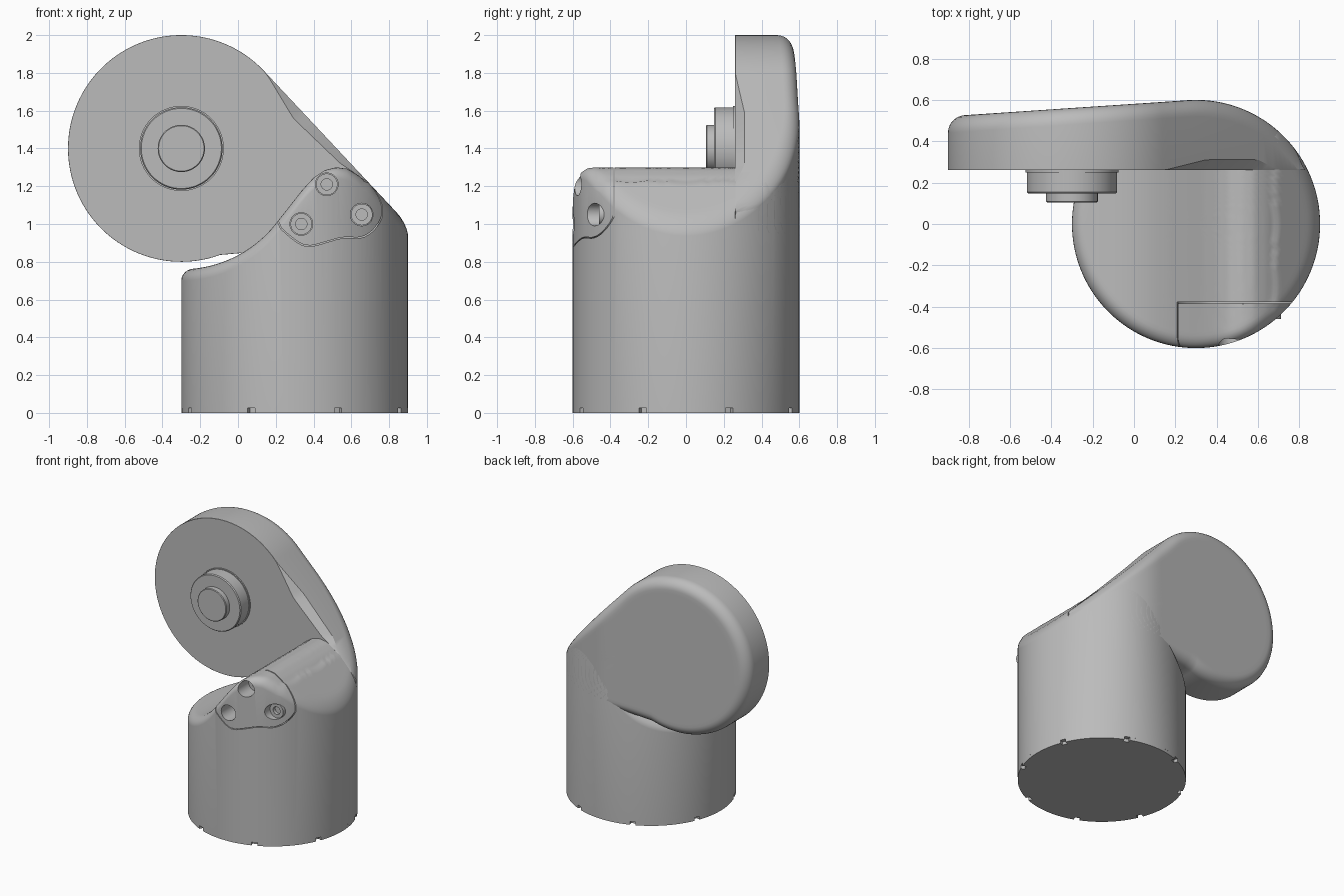
import bpy, bmesh
from math import sin, cos, pi, sqrt, radians, atan2, hypot
from mathutils import Vector, Matrix

if "Cube" in bpy.data.objects:
    bpy.data.objects.remove(bpy.data.objects["Cube"], do_unlink=True)

grey = bpy.data.materials.new("plain_grey")
grey.use_nodes = True
grey.diffuse_color = (0.5, 0.5, 0.5, 1)
grey.node_tree.nodes["Principled BSDF"].inputs["Base Color"].default_value = (0.5, 0.5, 0.5, 1)

CX, R = 0.3, 0.6            # body axis and radius
DX, DZ = -0.3, 1.4          # disc centre
FACE = 0.26                 # front plane of the arm


def finish(name, bm):
    bmesh.ops.recalc_face_normals(bm, faces=bm.faces)
    me = bpy.data.meshes.new(name)
    bm.to_mesh(me)
    bm.free()
    me.materials.append(grey)
    ob = bpy.data.objects.new(name, me)
    bpy.context.collection.objects.link(ob)
    return ob


def smooth(ob, angle=32):
    ob.data.shade_smooth()
    ob.data.set_sharp_from_angle(angle=radians(angle))


def loft(name, rings, cap_center=None):
    """Skin closed rings; cap the first, and end in a cap or a centre point."""
    bm = bmesh.new()
    vs = [[bm.verts.new(p) for p in ring] for ring in rings]
    n = len(vs[0])
    for a, b in zip(vs, vs[1:]):
        for i in range(n):
            j = (i + 1) % n
            bm.faces.new((a[i], a[j], b[j], b[i]))
    bm.faces.new(vs[0])
    if cap_center is None:
        bm.faces.new(vs[-1])
    else:
        c = bm.verts.new(cap_center)
        for i in range(n):
            bm.faces.new((vs[-1][i], vs[-1][(i + 1) % n], c))
    return finish(name, bm)


def turned(name, x, z, profile, n=64):
    """Round part about an axis along y; profile holds (radius, y) pairs."""
    rings = [[(x + r * cos(2 * pi * i / n), y, z + r * sin(2 * pi * i / n))
              for i in range(n)] for r, y in profile]
    ob = loft(name, rings)
    smooth(ob)
    return ob


def prism(name, outline, y0, y1):
    return loft(name, [[(x, y, z) for x, z in outline] for y in (y0, y1)])


def boolean(ob, cutter, operation):
    m = ob.modifiers.new("cut", 'BOOLEAN')
    m.operation, m.object, m.solver = operation, cutter, 'EXACT'
    bpy.context.view_layer.objects.active = ob
    bpy.ops.object.modifier_apply(modifier=m.name)


def drop(d, f):
    """Depth lost at distance d from a rounded edge of radius f."""
    return f - sqrt(max(0, f * f - (f - d) ** 2)) if d < f else 0


def slope(x):
    return 1.81 - 1.067 * (x - 0.138)


# Body: cylinder whose top is a cradle round the disc, then a ridge
RIDGE = [(0.17, 0.965), (0.25, 1.065), (0.34, 1.18), (0.4, 1.245), (0.46, 1.285),
         (0.52, 1.3), (0.58, 1.292), (0.64, 1.255), (0.68, 1.22)]


def top(x):
    if x <= RIDGE[0][0]:
        return DZ - sqrt(0.64 ** 2 - (x - DX) ** 2)
    for (a, za), (b, zb) in zip(RIDGE, RIDGE[1:]):
        if x <= b:
            return za + (zb - za) * (x - a) / (b - a)
    return slope(x)


N, EDGE = 128, 0.06


def ring(r, height):
    pts = [(CX + r * cos(2 * pi * i / N), r * sin(2 * pi * i / N)) for i in range(N)]
    return [(x, y, height(x)) for x, y in pts]


rings = [ring(R, lambda x: 0.025)]
radii = [R - EDGE * (1 - cos(k * pi / 12)) for k in range(7)]
radii += [(R - EDGE) * (1 - k / 30) for k in range(1, 30)]
for r in radii:
    rings.append(ring(r, lambda x: top(x) - drop(R - r, EDGE)))
body = loft("body", rings, (CX, 0, top(CX)))

# Front cover: a flush piece of the body with a thin seam around it
outline = [(0.19, 1.015), (0.3, 0.915), (0.37, 0.88), (0.46, 0.905), (0.56, 0.935),
           (0.66, 0.925), (0.74, 0.99), (0.78, 1.1), (0.75, 1.17), (0.75, 1.4), (0.19, 1.4)]
for _ in range(2):
    rounded = []
    for i, p in enumerate(outline):
        q = outline[(i + 1) % len(outline)]
        rounded += [(p[0] * (1 - t) + q[0] * t, p[1] * (1 - t) + q[1] * t) for t in (0.25, 0.75)]
    outline = rounded
mx, mz = 0.47, 1.1
wide = [(mx + (x - mx) * 1.02, mz + (z - mz) * 1.03) for x, z in outline]

cover = body.copy()
cover.data = body.data.copy()
cover.name = "front_cover"
bpy.context.collection.objects.link(cover)
inner = prism("cover_cutter", outline, -0.7, -0.385)
outer = prism("pocket_cutter", wide, -0.71, -0.378)
boolean(cover, inner, 'INTERSECT')
boolean(body, outer, 'DIFFERENCE')
cutters = [inner, outer]

# Screw holes and socket screws in the cover
for k, (x, z) in enumerate([(0.47, 1.21), (0.335, 1.0), (0.655, 1.05)]):
    hole = turned(f"hole_cutter_{k}", x, z, [(0.06, -0.7), (0.06, -0.43)], 32)
    boolean(cover, hole, 'DIFFERENCE')
    cutters.append(hole)
    turned(f"cover_screw_{k}", x, z,
           [(0.057, -0.42), (0.057, -0.46), (0.03, -0.46), (0.03, -0.435)], 32)
for c in cutters:
    bpy.data.objects.remove(c, do_unlink=True)
smooth(body)
smooth(cover)

# Base ring with eight notches
notched = []
for k in range(8):
    mid = radians(22.5 + 45 * k)
    for da, r in [(-0.035, R), (-0.035, R - 0.03), (0.035, R - 0.03), (0.035, R)]:
        notched.append((CX + r * cos(mid + da), r * sin(mid + da)))
    for j in range(1, 12):
        a = mid + 0.035 + (pi / 4 - 0.07) * j / 12
        notched.append((CX + R * cos(a), R * sin(a)))
base = loft("base_ring", [[(x, y, z) for x, y in notched] for z in (0, 0.025)])
smooth(base)

# Arm: disc joined to the body by a sloping flank, rounded at the back
contour = []
for i in range(101):
    a = radians(43.2 + (290 - 43.2) * i / 100)
    contour.append((DX + R * cos(a), DZ + R * sin(a)))


def line_to(x, z, n):
    x0, z0 = contour[-1]
    contour.extend((x0 + (x - x0) * i / n, z0 + (z - z0) * i / n) for i in range(1, n + 1))


line_to(0.835, 0.92, 16)
line_to(0.835, slope(0.835), 4)
line_to(*contour[0], 30)
contour.pop()
MX, MZ, ROUND = -0.1, 1.38, 0.08


def back(x):
    if x < 0.26:
        return 0.5985 - 0.067 * (0.26 - x)
    return sqrt(max(0, R * R - (x - CX) ** 2))


def inset(p, d):
    dx, dz = MX - p[0], MZ - p[1]
    s = d / hypot(dx, dz)
    return p[0] + dx * s, p[1] + dz * s


def hollow(p):
    """Chamfer depth on the front edge, only along the sloping flank."""
    if p[1] < 1.1 or p[0] < 0.15:
        return 0
    return 0.05 * min(1, (p[0] - 0.15) / 0.2, max(0, (0.7 - p[0]) / 0.1))


arm_rings = [[(x, FACE, z) for x, z in (inset(p, 0.001 + 1.2 * hollow(p)) for p in contour)],
             [(p[0], FACE + hollow(p) + 0.001, p[1]) for p in contour]]
steps = [ROUND * (1 - cos(k * pi / 14)) for k in range(8)]
for d in steps:
    arm_rings.append([(x, max(FACE + 0.002 + hollow(p), back(x) - drop(d, ROUND)), z)
                      for p in contour for x, z in [inset(p, d)]])
for k in range(1, 20):
    t = k / 20
    arm_rings.append([(x + (MX - x) * t, max(FACE + 0.002, back(x + (MX - x) * t)), z + (MZ - z) * t)
                      for p in contour for x, z in [inset(p, ROUND)]])
arm = loft("arm", arm_rings, (MX, back(MX), MZ))
smooth(arm, 30)

# Pivot hub: stepped boss with a small lip at its foot
turned("pivot_hub", DX, DZ, [(0.225, FACE + 0.03), (0.225, 0.25), (0.218, 0.25),
                             (0.218, 0.155), (0.212, 0.148), (0.125, 0.148)])
turned("pivot_pin", DX, DZ, [(0.125, 0.2), (0.125, 0.11), (0.12, 0.105)])
